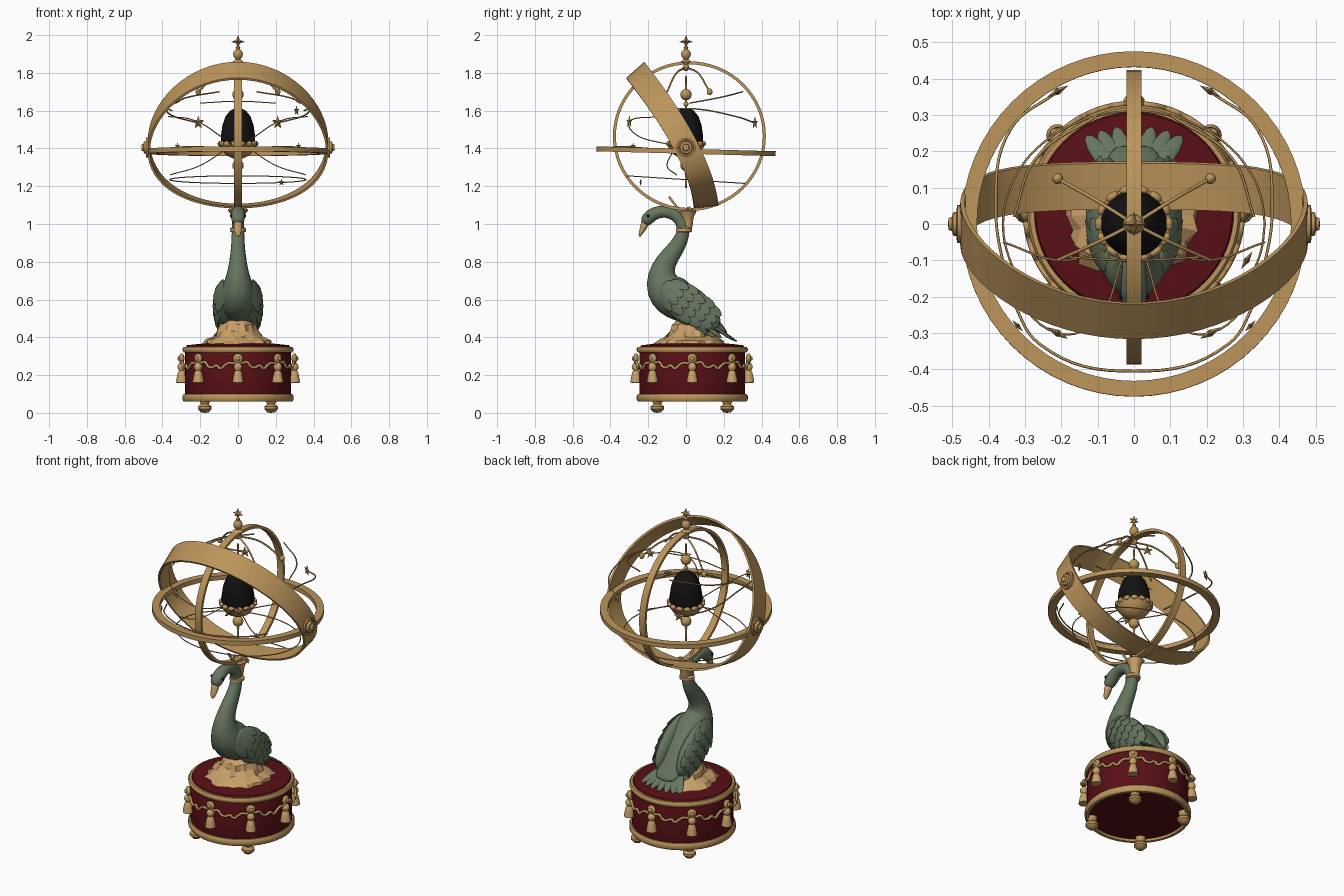
import bpy, bmesh, random
from math import sin, cos, pi, radians, sqrt
from mathutils import Vector as V, Matrix

cube = bpy.data.objects.get("Cube")
if cube:
    bpy.data.objects.remove(cube)
random.seed(4)


def material(name, rgb):
    m = bpy.data.materials.new(name)
    m.use_nodes = True
    m.diffuse_color = (*rgb, 1)
    m.node_tree.nodes["Principled BSDF"].inputs["Base Color"].default_value = (*rgb, 1)
    return m


GOLD = material("gold", (0.5, 0.3, 0.105))
PALE = material("pale gold", (0.58, 0.35, 0.14))
RED = material("deep red", (0.1, 0.005, 0.008))
GREEN = material("grey green", (0.135, 0.18, 0.115))
BLACK = material("black", (0.006, 0.006, 0.006))


def finish(ob, mat, angle=40):
    ob.data.materials.append(mat)
    bpy.ops.object.select_all(action='DESELECT')
    ob.select_set(True)
    bpy.context.view_layer.objects.active = ob
    if angle:
        bpy.ops.object.shade_smooth_by_angle(angle=radians(angle))
    return ob


def skin(name, sections, mat, loop=False, angle=40, place=None):
    """Bridge equal-sized rings of points; cap the ends unless looped."""
    bm = bmesh.new()
    rows = [[bm.verts.new(p) for p in s] for s in sections]
    n = len(rows[0])
    for a, b in zip(rows, rows[1:] + (rows[:1] if loop else [])):
        for i in range(n):
            bm.faces.new((a[i], a[(i + 1) % n], b[(i + 1) % n], b[i]))
    if not loop:
        bm.faces.new(rows[0])
        bm.faces.new(rows[-1])
    bmesh.ops.remove_doubles(bm, verts=bm.verts, dist=1e-5)
    bmesh.ops.recalc_face_normals(bm, faces=bm.faces)
    me = bpy.data.meshes.new(name)
    bm.to_mesh(me)
    bm.free()
    ob = bpy.data.objects.new(name, me)
    bpy.context.collection.objects.link(ob)
    if place:
        ob.matrix_world = place
    return finish(ob, mat, angle)


def lathe(name, profile, mat, place=None, seg=32, loop=False):
    rings = [[(max(r, 1e-4) * cos(2 * pi * i / seg), max(r, 1e-4) * sin(2 * pi * i / seg), z)
              for i in range(seg)] for r, z in profile]
    return skin(name, rings, mat, loop, place=place)


def ball(name, loc, size, mat, frame=None, seg=16):
    prof = [(sin(pi * i / 8), -cos(pi * i / 8)) for i in range(9)]
    m = Matrix.Translation(loc) @ (frame or Matrix()) @ Matrix.Diagonal((*size, 1))
    return lathe(name, prof, mat, m, seg)


def wire(name, pts, mat, r=0.004):
    cu = bpy.data.curves.new(name, 'CURVE')
    cu.dimensions, cu.bevel_depth, cu.bevel_resolution, cu.resolution_u = '3D', r, 1, 8
    sp = cu.splines.new('BEZIER')
    sp.bezier_points.add(len(pts) - 1)
    for bp, p in zip(sp.bezier_points, pts):
        bp.co = p
        bp.handle_left_type = bp.handle_right_type = 'AUTO'
    ob = bpy.data.objects.new(name, cu)
    bpy.context.collection.objects.link(ob)
    finish(ob, mat, 0)
    bpy.ops.object.convert(target='MESH')


def star(name, loc, r, points=5, turn=0):
    outline = [(r * k * cos(a), 0, r * k * sin(a)) for i in range(points * 2)
               for k, a in [((1, 0.4)[i % 2], pi / 2 + i * pi / points)]]
    n = len(outline)
    rows = [[(0, -r * 0.28, 0)] * n, outline, [(0, r * 0.28, 0)] * n]
    skin(name, rows, GOLD, angle=0,
         place=Matrix.Translation(loc) @ Matrix.Rotation(turn, 4, 'Z'))


def frame(along, normal):
    """Rotation whose y axis follows along and z axis follows normal."""
    z = normal.normalized()
    x = along.cross(z).normalized()
    return Matrix((x, z.cross(x), z)).transposed().to_4x4()


def at(x, y, z):
    return Matrix.Translation((x, y, z))


# Drum base
BY = 0.033
lathe("drum", [(0, .075), (.275, .075), (.28, .09), (.28, .34), (.27, .358), (.2, .366), (0, .368)],
      RED, at(0, BY, 0), 64)
for name, lo, hi in (("lower_trim", .06, .1), ("upper_trim", .32, .35)):
    lathe(name, [(.27, lo), (.287, lo), (.294, lo + .01), (.294, hi - .01), (.287, hi), (.27, hi)],
          GOLD, at(0, BY, 0), 64, True)
for sx in (-1, 1):
    for sy in (-1, 1):
        lathe("foot", [(0, 0), (.02, .003), (.036, .02), (.036, .034), (.02, .046), (.028, .062), (.028, .08)],
              GOLD, at(sx * .175, BY + sy * .185, 0), 20)

# Rosettes, tassels and rope swags
R = .298
for i in range(8):
    a = i * pi / 4
    px, py = R * cos(a), BY + R * sin(a)
    out = Matrix.Rotation(a, 4, 'Z')
    ball("rosette", (px, py, .288), (.015, .027, .027), GOLD, out)
    ball("rosette_boss", (px + .013 * cos(a), py + .013 * sin(a), .288), (.009, .012, .012), GOLD, out)
    lathe("tassel", [(0, .27), (.012, .265), (.022, .25), (.023, .238), (.014, .224), (.02, .215),
                     (.026, .19), (.031, .16), (0, .158)], PALE, at(px, py, 0), 14)
    swag = [(R * cos(a + t * pi / 4), BY + R * sin(a + t * pi / 4), .29 - .19 * t * (1 - t) + .01 * sin(t * 40))
            for t in [k / 10 for k in range(11)]]
    wire("swag", swag, GOLD, .008)

# Craggy mound under the bird
rings = []
for r, z in ((.185, .362), (.165, .385), (.125, .405), (.105, .435), (.095, .465), (.07, .485)):
    rings.append([(r * k * cos(b), BY - .01 + r * k * sin(b), z + random.uniform(-.006, .006))
                  for j in range(26) for b, k in [(j * pi / 13, random.uniform(.9, 1.1))]])
skin("mound", rings, PALE, angle=0)


# Bird: cross-sections (y, z, half width, half depth) from tail to head
def loft(name, spine, mat):
    rows = []
    for i, (y, z, w, d) in enumerate(spine):
        p, q = spine[max(i - 1, 0)], spine[min(i + 1, len(spine) - 1)]
        t = V((0, q[0] - p[0], q[1] - p[1])).normalized()
        n = V((1, 0, 0)).cross(t)
        rows.append([V((0, y, z)) + V((w * cos(k * pi / 7), 0, 0)) + n * d * sin(k * pi / 7)
                     for k in range(14)])
    ob = skin(name, rows, mat, angle=80)
    ob.modifiers.new("smooth", 'SUBSURF').levels = 1
    return ob


loft("bird_body", [
    (.22, .415, .07, .012), (.16, .46, .075, .03), (.11, .50, .085, .06), (.03, .55, .108, .09),
    (-.04, .592, .115, .112), (-.1, .642, .1, .118), (-.133, .70, .072, .09), (-.125, .77, .052, .064),
    (-.085, .832, .043, .051), (-.043, .885, .037, .044), (-.014, .945, .034, .037),
    (-.016, 1.0, .033, .035), (-.05, 1.048, .032, .034), (-.11, 1.07, .032, .033),
    (-.165, 1.06, .037, .036), (-.205, 1.03, .04, .038), (-.222, .995, .026, .024)], GREEN)
loft("beak", [(-.212, 1.015, .024, .024), (-.224, .985, .024, .02), (-.238, .955, .018, .012),
              (-.247, .932, .01, .006)], PALE)
for s in (-1, 1):
    ball("eye", (s * .037, -.2, 1.043), (.006, .008, .008), BLACK)

# Folded wings with overlapping feathers
ALONG, UP = V((0, .8, -.6)), V((0, .6, .8))
L, H, W = .19, .1, .05
for s in (-1, 1):
    C = V((s * .072, .02, .565))
    ball("wing", C, (W, L, H), GREEN, Matrix((V((1, 0, 0)), ALONG, UP)).transposed().to_4x4(), 24)
    for row in range(5):
        for col in range(4):
            u = -.11 + row * .055
            h = -.066 + col * .042 + (row % 2) * .014
            k = 1 - (u / L) ** 2 - (h / H) ** 2
            if k < .08:
                continue
            x = W * sqrt(k)
            nrm = V((s * x / W ** 2, 0, 0)) + ALONG * (u / L ** 2) + UP * (h / H ** 2)
            nrm = (nrm.normalized() - ALONG * .18).normalized()
            ball("feather", C + ALONG * u + UP * h + V((s * x, 0, 0)), (.028, .055, .006),
                 GREEN, frame(ALONG, nrm), 12)
    # Long flight feathers
    for k in range(3):
        ball("flight_feather", (s * (.03 + .025 * k), .15 - .012 * k, .487 - .02 * k), (.022, .085, .009),
             GREEN, frame(V((-s * .1, .75, -.66)), V((s * .3 * k, .66, .75))), 12)

# Tail fan
for k in range(-3, 4):
    d = V((k * .2, .8, -.5)).normalized()
    ball("tail_feather", V((k * .012, .12, .472)) + d * .09, (.026, .09, .008), GREEN,
         frame(d, V((k * .05, .5, .8))), 12)

# Neck collar and flared support
lathe("collar", [(.03, .955), (.042, .96), (.042, .975), (.03, .985)], PALE, at(0, -.01, 0), 24, True)
lathe("support_cup", [(.022, .97), (.028, 1.0), (.032, 1.035), (.048, 1.068), (.04, 1.075), (0, 1.07)],
      PALE, at(0, .008, 0), 20)
for dx, dy in ((0, -.09), (.05, .03), (-.05, .03)):
    wire("support_leaf", [(0, 0, 1.06), (dx * .45, dy * .45, 1.085), (dx, dy, 1.09 - dy * .6)], GOLD, .007)


# Three great rings
def ribbon(name, centre, radial, side, half, thick, seg=64):
    rows = []
    for i in range(seg):
        t = 2 * pi * i / seg
        c, r, w = centre(t), radial(t) * thick / 2, side(t) * half
        rows.append([c + r + w, c + r - w, c - r - w, c - r + w])
    skin(name, rows, GOLD, loop=True)


def swing(t):
    a = radians(24 + 17.5 * cos(t))
    return V((0, cos(a), sin(a)))


def band_path(t):
    b = sin(t) ** 2
    return V((.472 * sin(t), -.08 - .186 * cos(t) + .08 * b, 1.453 + .358 * cos(t) - .042 * b))


ribbon("wide_band", band_path, lambda t: V((sin(t), -.46 * cos(t), .888 * cos(t))), swing, .064, .012)
ribbon("meridian_ring", lambda t: V((0, .018 + .397 * sin(t), 1.465 + .388 * cos(t))),
       lambda t: V((0, sin(t), cos(t))), lambda t: V((1, 0, 0)), .02, .016)
lathe("horizon_ring", [(.432, -.013), (.475, -.013), (.475, .013), (.432, .013)], GOLD,
      at(0, 0, 1.385) @ Matrix.Rotation(-.027, 4, 'X'), 64, True)

# Stepped pivots on both sides
for s in (-1, 1):
    lathe("pivot", [(0, 0), (.052, 0), (.052, .018), (.042, .02), (.04, .013), (.034, .013), (.032, .03),
                    (.02, .032), (.016, .042), (0, .044)], GOLD,
          at(s * .468, 0, 1.405) @ Matrix.Rotation(s * pi / 2, 4, 'Y'), 24)

# Finial
lathe("finial", [(.025, 1.85), (.03, 1.858), (.012, 1.872), (.024, 1.888), (.026, 1.9), (.022, 1.914),
                 (.01, 1.926), (.012, 1.936), (.004, 1.945), (.004, 1.96)], GOLD, None, 20)
for turn in (0, pi / 2):
    star("finial_star", (0, 0, 1.965), .035, 4, turn)

# Central egg, cup and spindle
lathe("egg", [(0, 1.39), (.08, 1.395), (.09, 1.43), (.09, 1.47), (.082, 1.525), (.066, 1.57),
              (.042, 1.6), (.018, 1.612), (0, 1.614)], BLACK)
lathe("egg_cup", [(0, 1.345), (.03, 1.348), (.066, 1.368), (.088, 1.395), (.102, 1.425), (.092, 1.428),
                  (.08, 1.4), (0, 1.39)], GOLD)
for k in range(14):
    a = k * pi / 7
    ball("cup_scallop", (.096 * cos(a), .096 * sin(a), 1.425), (.012, .02, .014), GOLD,
         Matrix.Rotation(a, 4, 'Z'), 8)
for z, r in ((1.685, .03), (1.31, .03), (1.635, .013), (1.828, .018)):
    ball("spindle_ball", (0, 0, z), (r, r, r), GOLD)
for lo, hi in ((1.19, 1.35), (1.6, 1.785)):
    lathe("spindle", [(.005, lo), (.007, (lo + hi) / 2), (.004, hi)], GOLD, None, 10)

# Fine orbit wires with stars
low = [(.36 * cos(k * pi / 12), .31 * sin(k * pi / 12), 1.235 - .02 * sin(k * pi / 12)) for k in range(25)]
wire("low_orbit", low, GOLD, .003)
wire("front_orbit", [(-.34, -.2, 1.4), (-.26, -.33, 1.41), (0, -.405, 1.4), (.26, -.33, 1.41), (.34, -.2, 1.4)], GOLD)
wire("cross_wire", [(-.2, -.09, 1.64), (0, -.1, 1.65), (.2, -.09, 1.64)], GOLD, .003)
for s in (-1, 1):
    wire("side_orbit", [(s * .21, .365, 1.535), (s * .34, .26, 1.57), (s * .38, .04, 1.61), (s * .35, -.16, 1.6)], GOLD)
    wire("upper_orbit", [(s * .33, .02, 1.64), (s * .27, .18, 1.67), (s * .1, .3, 1.7)], GOLD)
    wire("hanging_wire", [(s * .36, -.05, 1.26), (s * .2, -.1, 1.31), (s * .06, -.06, 1.4)], GOLD, .003)
    wire("star_wire", [(s * .37, -.14, 1.57), (s * .21, -.3, 1.54), (s * .1, -.26, 1.47), (s * .03, -.09, 1.42)], GOLD, .003)
    for y in (-.1, .125):
        wire("crown_arm", [(0, 0, 1.828), (s * .1, y * .5, 1.8), (s * .21, y, 1.7)], GOLD, .005)
    ball("arm_bud", (s * .21, .125, 1.7), (.015, .015, .018), GOLD)
    star("orbit_star", (s * .21, -.3, 1.54), .035, 5, s * .5)
    star("orbit_star", (s * .21, .365, 1.535), .035, 5, -s * .5)
    star("small_star", (s * .32, -.28, 1.41), .022, 5, s * .8)
star("orbit_star", (.31, -.1, 1.6), .03, 5, 1)
star("small_star", (.23, -.24, 1.22), .02, 5)
